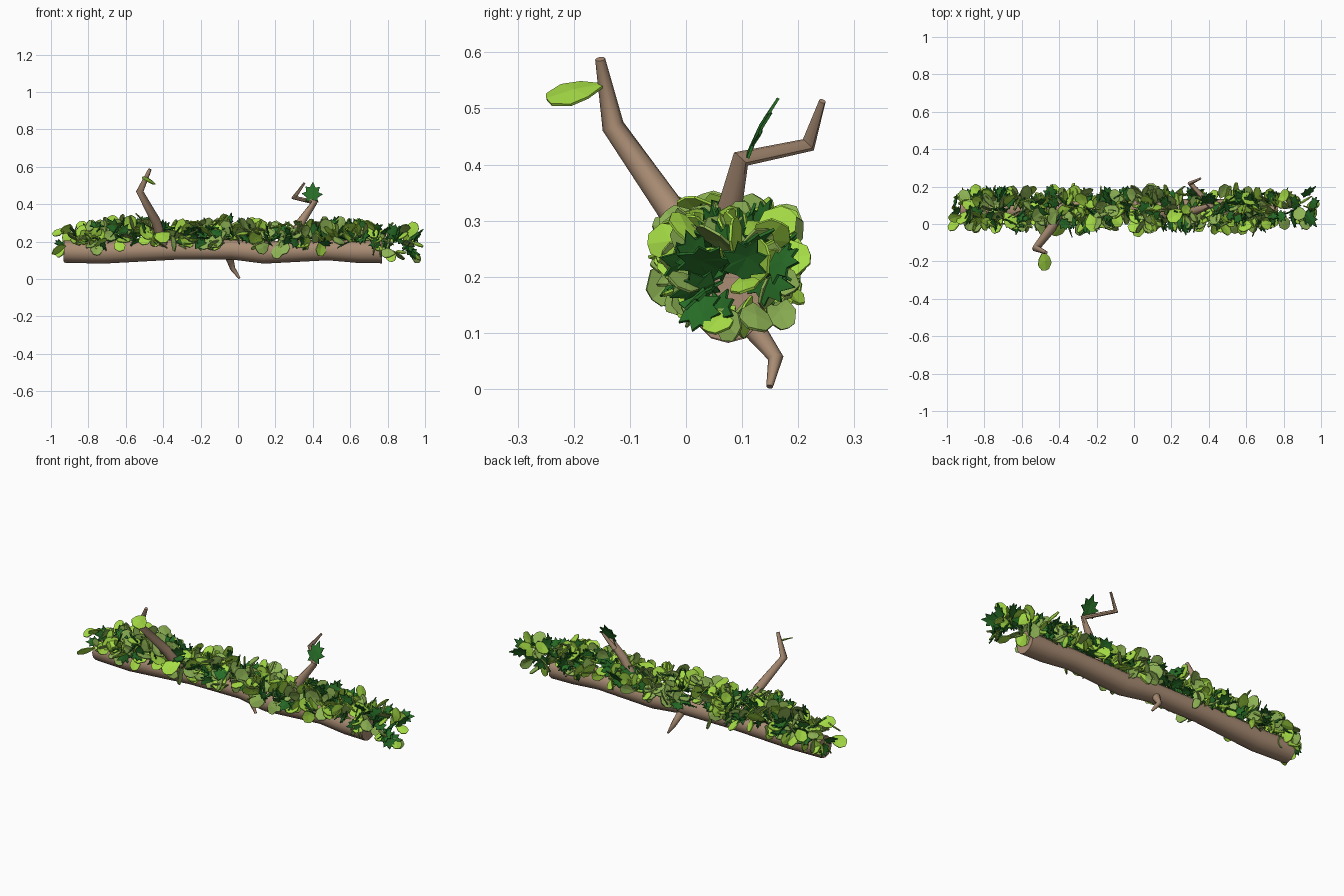
import bpy, bmesh, math, random
from mathutils import Vector, Matrix

if "Cube" in bpy.data.objects:
    bpy.data.objects.remove(bpy.data.objects["Cube"])

random.seed(11)


def material(name, rgb):
    m = bpy.data.materials.new(name)
    m.diffuse_color = (*rgb, 1)
    m.use_nodes = True
    m.node_tree.nodes["Principled BSDF"].inputs["Base Color"].default_value = m.diffuse_color
    return m


def finish(name, bm, mat):
    bmesh.ops.recalc_face_normals(bm, faces=bm.faces)
    me = bpy.data.meshes.new(name)
    bm.to_mesh(me)
    bm.free()
    me.materials.append(mat)
    ob = bpy.data.objects.new(name, me)
    bpy.context.collection.objects.link(ob)
    return ob


def tube(name, path, sides, mat):
    """Limb through (x, y, z, radius) stations."""
    bm = bmesh.new()
    pts = [Vector(p[:3]) for p in path]
    rings = []
    for i, p in enumerate(pts):
        before = (p - pts[i - 1]).normalized() if i else Vector()
        after = (pts[i + 1] - p).normalized() if i < len(pts) - 1 else Vector()
        t = (before + after).normalized()
        ref = Vector((0, 1, 0)) if abs(t.y) < 0.8 else Vector((1, 0, 0))
        a = (ref - t * ref.dot(t)).normalized()
        b = t.cross(a)
        rings.append([bm.verts.new(p + path[i][3] * (a * math.cos(k * math.tau / sides)
                      + b * math.sin(k * math.tau / sides))) for k in range(sides)])
    for r, s in zip(rings, rings[1:]):
        for k in range(sides):
            j = (k + 1) % sides
            bm.faces.new((r[k], r[j], s[j], s[k]))
    bm.faces.new(rings[0])
    bm.faces.new(rings[-1])
    ob = finish(name, bm, mat)
    ob.data.shade_smooth()
    ob.data.set_sharp_from_angle(angle=math.radians(50))


bark = material("bark", (0.40, 0.265, 0.175))
bright = material("bright_green", (0.38, 0.72, 0.06))
olive = material("olive_green", (0.27, 0.45, 0.09))
dark = material("dark_green", (0.02, 0.15, 0.02))

# Log and its bent twigs
tube("log", [(-0.93, 0.08, 0.147, 0.060), (-0.72, 0.075, 0.143, 0.061),
             (-0.34, 0.085, 0.156, 0.053), (-0.03, 0.085, 0.157, 0.053),
             (0.14, 0.075, 0.142, 0.060), (0.48, 0.08, 0.155, 0.055),
             (0.64, 0.075, 0.146, 0.060), (0.77, 0.075, 0.146, 0.062)], 12, bark)
tube("left_twig", [(-0.40, 0.06, 0.18, 0.028), (-0.44, -0.02, 0.31, 0.026),
                   (-0.525, -0.13, 0.468, 0.020), (-0.47, -0.153, 0.588, 0.009)], 8, bark)
tube("right_twig", [(0.28, 0.06, 0.19, 0.026), (0.34, 0.075, 0.31, 0.023),
                    (0.41, 0.098, 0.41, 0.017), (0.30, 0.218, 0.435, 0.014),
                    (0.355, 0.243, 0.513, 0.006)], 8, bark)
tube("lower_twig", [(-0.06, 0.09, 0.15, 0.024), (-0.04, 0.13, 0.095, 0.019),
                    (-0.028, 0.16, 0.055, 0.014), (0.008, 0.149, 0.004, 0.006)], 8, bark)

# Half outlines (width, length) running from stem to tip, mirrored below
ROUND = [(0.03, 0), (0.30, 0.33), (0.39, 0.66), (0.20, 0.96)]
LOBED = [(0.03, 0), (0.30, -0.03), (0.24, 0.17), (0.48, 0.38), (0.28, 0.46),
         (0.33, 0.74), (0.13, 0.70)]


def leaf_points(half):
    outline = half + [(0, 1)] + [(-w, l) for w, l in reversed(half)]
    return ([Vector((0, 0.5, 0.0))] +
            [Vector((w, l, -0.12 * abs(w) - 0.15 * (l - 0.5) ** 2)) for w, l in outline])


def frame(base, direction, normal, size):
    d = Vector(direction).normalized()
    n = Vector(normal)
    n = (n - d * n.dot(d)).normalized()
    x = d.cross(n)
    m = Matrix((x, d, n)).transposed().to_4x4()
    return Matrix.Translation(base) @ m @ Matrix.Scale(size, 4)


def add_leaf(bm, pts):
    vs = [bm.verts.new(p) for p in pts]
    ring = vs[1:]
    for i, v in enumerate(ring):
        bm.faces.new((vs[0], v, ring[(i + 1) % len(ring)]))


def rand_dir():
    return Vector([random.gauss(0, 1) for _ in range(3)]).normalized()


def fits(pts, low, slack):
    for p in pts:
        end = max(0, abs(p.x) - 0.75) / 0.25
        top = 0.32 + 0.02 * math.sin(p.x * 11 + 2) - 0.03 * end + slack
        half = 0.125 + 0.015 * math.sin(p.x * 14) - 0.02 * end + slack
        if abs(p.x) > 0.997 or p.z > top or p.z < low or abs(p.y - 0.078) > half:
            return False
    return True


def scatter(bm, half, count):
    """Fill the foliage band above the log with random outward leaves."""
    shape = leaf_points(half)
    placed = tries = 0
    while placed < count and tries < 60000:
        tries += 1
        x = random.uniform(-0.96, 0.96)
        past_right, past_left = x > 0.79, x < -0.88
        angle = random.uniform(-0.6, math.pi + 0.6)
        if past_right or past_left:
            angle = random.uniform(0, math.tau)
        out = Vector((0, math.cos(angle), math.sin(angle)))
        axis_z = 0.19 if past_right else 0.215
        base = Vector((x, 0.078, axis_z)) + out * random.uniform(0.02, 0.085)
        d = out * 0.75 + rand_dir()
        if abs(x) > 0.9:
            d.x += math.copysign(0.8, x)
        m = frame(base, d, rand_dir(), random.uniform(0.07, 0.105))
        pts = [m @ p for p in shape]
        low = 0.08 if past_right else (0.115 if past_left else
                                       (0.095 if random.random() < 0.2 else 0.145))
        if fits(pts, low, random.uniform(0, 0.03)):
            add_leaf(bm, pts)
            placed += 1


def foliage(name, half, count, mat, extra=None):
    bm = bmesh.new()
    scatter(bm, half, count)
    if extra:
        m = frame(*extra)
        add_leaf(bm, [m @ p for p in leaf_points(half)])
    ob = finish(name, bm, mat)
    mod = ob.modifiers.new("thickness", 'SOLIDIFY')
    mod.thickness = 0.005
    mod.offset = 0


# Three kinds of leaves, with one lone leaf on each upper twig
foliage("bright_round_leaves", ROUND, 200, bright,
        ((-0.483, -0.148, 0.545), (0.12, -1, -0.25), (0.55, -0.25, 1), 0.105))
foliage("olive_round_leaves", ROUND, 180, olive)
foliage("dark_lobed_leaves", LOBED, 190, dark,
        ((0.395, 0.105, 0.42), (0.05, 0.5, 0.9), (0, -0.9, 0.5), 0.115))
